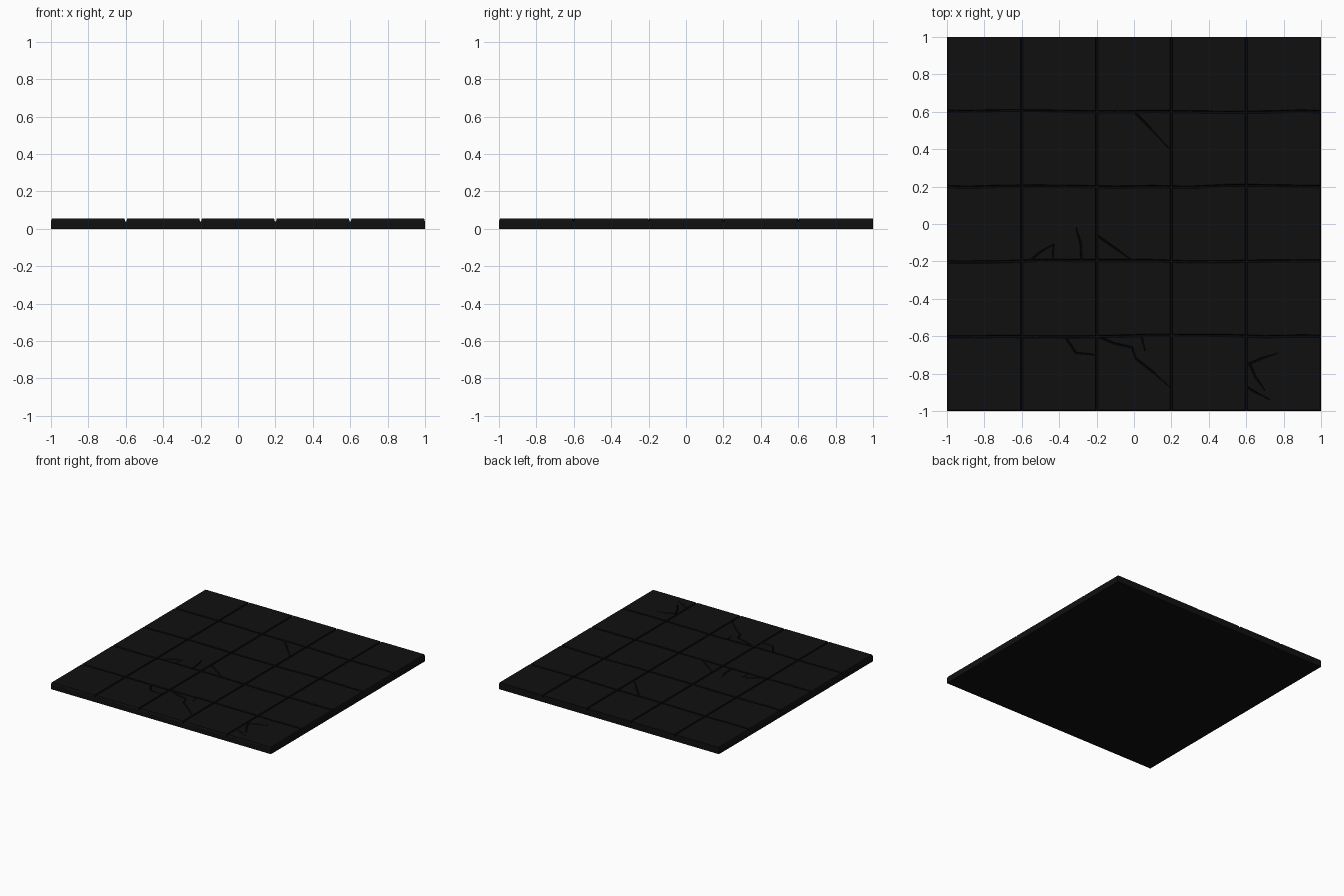
import bpy, bmesh, random
from mathutils import Vector

if "Cube" in bpy.data.objects:
    bpy.data.objects.remove(bpy.data.objects["Cube"])

random.seed(4)
TOP = 0.055

dark = bpy.data.materials.new("dark_stone")
dark.diffuse_color = (0.005, 0.005, 0.005, 1)
dark.use_nodes = True
dark.node_tree.nodes["Principled BSDF"].inputs["Base Color"].default_value = dark.diffuse_color

# Floor slab
bpy.ops.mesh.primitive_cube_add(size=1, location=(0, 0, TOP / 2))
floor = bpy.context.object
floor.name = "tiled_floor"
floor.scale = (2, 2, TOP)
bpy.ops.object.transform_apply(location=True, scale=True)
floor.data.materials.append(dark)


def carve(points, width, depth, floor_ratio=0.4, pointed=False):
    """Cut a tapered groove along a polyline into the slab's top."""
    pts = [Vector((x, y, 0)) for x, y in points]
    bm = bmesh.new()
    rings = []
    for i, p in enumerate(pts):
        a, b = pts[max(i - 1, 0)], pts[min(i + 1, len(pts) - 1)]
        d = (b - a).normalized()
        n = Vector((-d.y, d.x, 0))
        w = width / 2 * (0.25 if pointed and i == len(pts) - 1 else 1)
        wide = w * (1 + 0.01 / depth * (1 - floor_ratio))
        prof = [(-wide, TOP + 0.01), (-w * floor_ratio, TOP - depth),
                (w * floor_ratio, TOP - depth), (wide, TOP + 0.01)]
        rings.append([bm.verts.new(p + n * s + Vector((0, 0, z))) for s, z in prof])
    for r, q in zip(rings, rings[1:]):
        for k in range(4):
            bm.faces.new((r[k], r[(k + 1) % 4], q[(k + 1) % 4], q[k]))
    bm.faces.new(rings[0])
    bm.faces.new(rings[-1][::-1])
    bmesh.ops.triangulate(bm, faces=bm.faces)
    bmesh.ops.recalc_face_normals(bm, faces=bm.faces)
    me = bpy.data.meshes.new("groove_cutter")
    bm.to_mesh(me)
    bm.free()
    cutter = bpy.data.objects.new("groove_cutter", me)
    bpy.context.collection.objects.link(cutter)
    cutter.hide_render = True
    mod = floor.modifiers.new("groove", 'BOOLEAN')
    mod.operation = 'DIFFERENCE'
    mod.solver = 'EXACT'
    mod.object = cutter
    bpy.context.view_layer.objects.active = floor
    bpy.ops.object.modifier_apply(modifier=mod.name)
    bpy.data.objects.remove(cutter)


# Joints between the 5 x 5 tiles: straight along y, slightly wavy along x
for i in range(4):
    c = -0.6 + 0.4 * i
    carve([(c, -1.1), (c, 1.1)], 0.014, 0.0150 + 0.0003 * i)
    wave = [(-1.1 + 0.2 * k, c + random.uniform(-0.005, 0.007)) for k in range(12)]
    carve(wave, 0.014, 0.0137 + 0.0003 * i)

# Worn outer edges
for s in (-1, 1):
    carve([(s * 1.003, -1.1), (s * 1.003, 1.1)], 0.016, 0.0163 + 0.0002 * s)
carve([(-1.1, -1.003), (1.1, -1.003)], 0.016, 0.0128)

# Cracks in the broken tiles
cracks = [
    [(0.0, 0.6), (0.07, 0.53), (0.2, 0.39)],
    [(-0.56, -0.2), (-0.5, -0.15), (-0.43, -0.11), (-0.435, -0.2)],
    [(-0.28, -0.2), (-0.285, -0.1), (-0.31, -0.02)],
    [(-0.2, -0.06), (-0.1, -0.13), (0.0, -0.2)],
    [(-0.37, -0.6), (-0.31, -0.69), (-0.2, -0.7)],
    [(-0.2, -0.6), (-0.1, -0.64), (-0.01, -0.66), (0.01, -0.72), (0.1, -0.79), (0.2, -0.88)],
    [(0.04, -0.6), (0.06, -0.68)],
    [(0.61, -0.75), (0.68, -0.72), (0.77, -0.69)],
    [(0.6, -0.87), (0.65, -0.9), (0.73, -0.94)],
    [(0.62, -0.75), (0.65, -0.82), (0.70, -0.89)],
]
for i, c in enumerate(cracks):
    carve(c, 0.011, 0.0105 + 0.00013 * i, 0.3, pointed=True)
